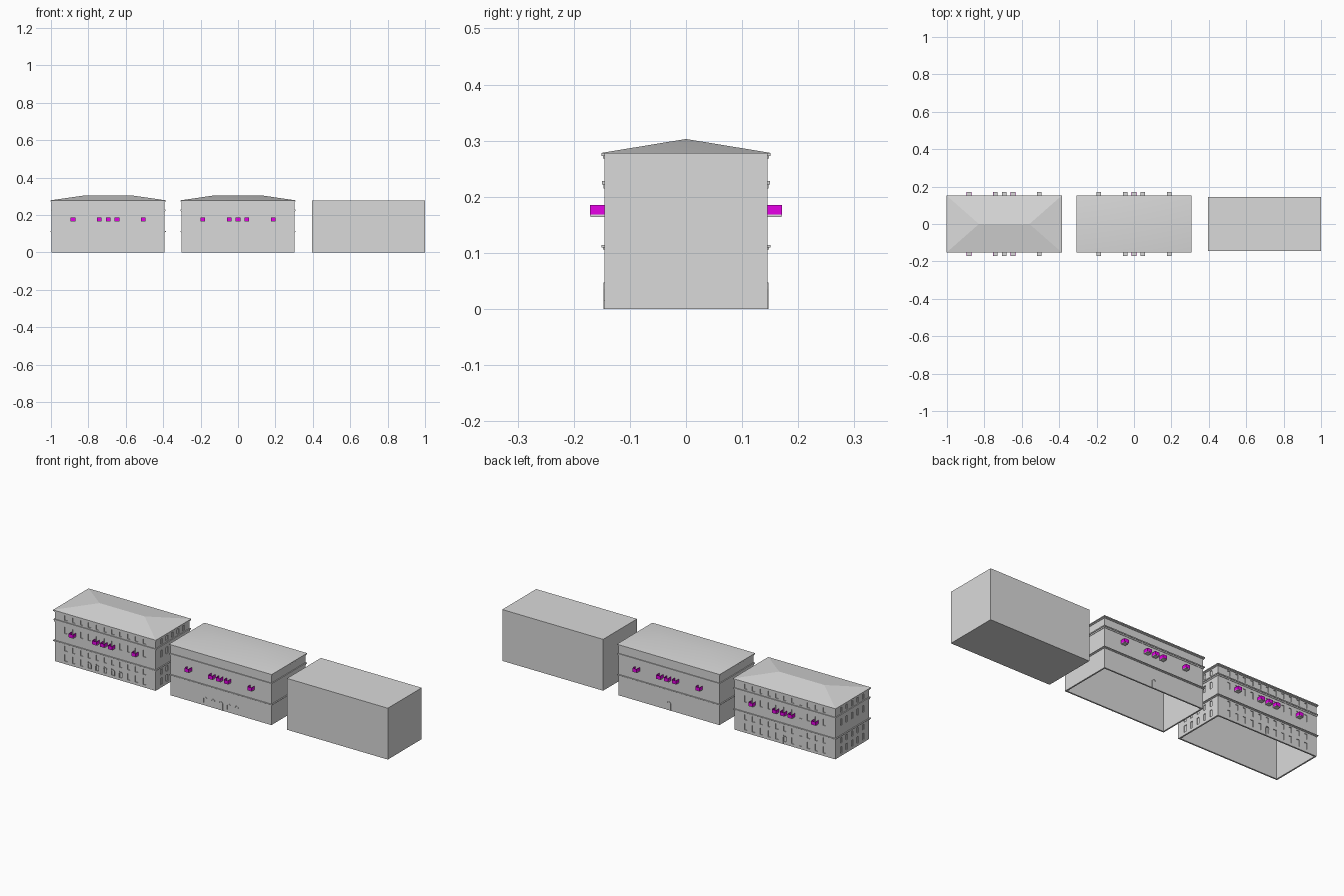
import bpy
import bmesh
from math import sin, cos, pi

cube = bpy.data.objects.get("Cube")
if cube:
    bpy.data.objects.remove(cube, do_unlink=True)


def make_material(name, colour):
    mat = bpy.data.materials.new(name)
    mat.use_nodes = True
    mat.diffuse_color = (*colour, 1)
    mat.node_tree.nodes["Principled BSDF"].inputs["Base Color"].default_value = (*colour, 1)
    return mat


STONE = make_material("stone grey", (0.7, 0.7, 0.7))
RAIL = make_material("railing magenta", (1.0, 0.0, 1.0))

LENGTH, DEPTH, HEIGHT = 0.604, 0.29, 0.278   # main wall block
STEP = 0.047                                 # window spacing
BALCONIES = (-4 * STEP, -STEP, 0, STEP, 4 * STEP)


def add_box(bm, x, y, z):
    """Box from (low, high) pairs."""
    corners = bmesh.ops.create_cube(bm, size=1)["verts"]
    for v in corners:
        for axis, (low, high) in enumerate((x, y, z)):
            v.co[axis] = high if v.co[axis] > 0 else low


def finish(bm, name, mat, x=0):
    bmesh.ops.recalc_face_normals(bm, faces=bm.faces)
    mesh = bpy.data.meshes.new(name)
    bm.to_mesh(mesh)
    bm.free()
    mesh.materials.append(mat)
    obj = bpy.data.objects.new(name, mesh)
    obj.location.x = x
    bpy.context.collection.objects.link(obj)
    return obj


def walls(name, x, windows):
    """Hollow block, open below, with shallow window recesses."""
    hx, hy, wall, recess = LENGTH / 2, DEPTH / 2, 0.008, 0.004
    bm = bmesh.new()
    add_box(bm, (-hx, hx), (-hy, hy), (0, HEIGHT))
    block = finish(bm, name + "_walls", STONE, x)

    bm = bmesh.new()
    add_box(bm, (wall - hx, hx - wall), (wall - hy, hy - wall), (-0.1, HEIGHT - wall))
    rows = ((0.015, 0.05), (0.07, 0.098), (0.165, 0.2), (0.236, 0.262)) if windows else ()
    for z in rows:
        for side in (-1, 1):
            for k in range(-5, 6):
                c = k * STEP
                y = sorted((side * (hy - recess), side * (hy + 0.02)))
                add_box(bm, (c - 0.008, c + 0.008), y, z)
            for k in range(-2, 3):
                c = k * STEP
                xs = sorted((side * (hx - recess), side * (hx + 0.02)))
                add_box(bm, xs, (c - 0.008, c + 0.008), z)
    cutter = finish(bm, name + "_cutter", STONE, x)
    mod = block.modifiers.new("openings", "BOOLEAN")
    mod.operation = "DIFFERENCE"
    mod.solver = "EXACT"
    mod.object = cutter
    cutter.hide_render = True
    cutter.hide_viewport = True
    cutter.display_type = "WIRE"


def cornices(name, x):
    """Stepped bands running round the building."""
    bands = ((0.106, 0.11, 0.003), (0.11, 0.114, 0.006),
             (0.215, 0.222, 0.002), (0.222, 0.228, 0.005),
             (0.268, 0.273, 0.003), (0.273, 0.278, 0.006))
    bm = bmesh.new()
    for low, high, out in bands:
        outer, inner = [], []
        for ring, o in ((outer, out), (inner, -0.002)):
            for z in (low, high):
                ring.append([bm.verts.new((sx * (LENGTH / 2 + o), sy * (DEPTH / 2 + o), z))
                             for sx, sy in ((-1, -1), (1, -1), (1, 1), (-1, 1))])
        for i in range(4):
            j = (i + 1) % 4
            loop = (outer[0], outer[1], inner[1], inner[0])
            for a, b in zip(loop, loop[1:] + loop[:1]):
                bm.faces.new((a[i], a[j], b[j], b[i]))
    finish(bm, name + "_cornices", STONE, x)


def roof(name, x, smooth):
    """Low hipped roof."""
    hx, hy, ridge = LENGTH / 2 + 0.006, DEPTH / 2 + 0.007, 0.135
    bm = bmesh.new()
    a, b, c, d = [bm.verts.new((sx * hx, sy * hy, HEIGHT))
                  for sx, sy in ((-1, -1), (1, -1), (1, 1), (-1, 1))]
    left, right = [bm.verts.new((s * ridge, 0, 0.303)) for s in (-1, 1)]
    for f in ((a, b, right, left), (b, c, right), (c, d, left, right),
              (d, a, left), (d, c, b, a)):
        bm.faces.new(f)
    obj = finish(bm, name + "_roof", STONE, x)
    if smooth:
        for p in obj.data.polygons:
            p.use_smooth = p.normal.z > 0
        bpy.context.view_layer.objects.active = obj
        obj.select_set(True)
        bpy.ops.object.shade_smooth_by_angle(angle=pi / 4)
        obj.select_set(False)


def balconies(name, x):
    """Floor slabs with open-topped railings, front and back."""
    slabs, rails = bmesh.new(), bmesh.new()
    wall, edge, half, t = DEPTH / 2, 0.171, 0.0125, 0.001
    for side in (-1, 1):
        def span(low, high):
            return sorted((side * low, side * high))
        for c in BALCONIES:
            add_box(slabs, (c - half, c + half), span(wall, edge - t), (0.164, 0.168))
            z = (0.167, 0.185)
            add_box(rails, (c - half, c + half), span(edge - t, edge), z)
            for s in (-1, 1):
                xs = sorted((c + s * half, c + s * (half - t)))
                add_box(rails, xs, span(wall, edge - t), z)
    finish(slabs, name + "_balcony_floors", STONE, x)
    finish(rails, name + "_balcony_railings", RAIL, x)


def arches(name, x):
    """Raised arched surrounds on the ground floor."""
    bm = bmesh.new()
    for side in (-1, 1):
        centres = (-2 * STEP, -STEP, 0, STEP, 2 * STEP) if side < 0 else (0,)
        for c in centres:
            base = 0 if c == 0 else 0.015

            def outline(r, y):
                pts = [(c + r, base)] + [(c + r * cos(i * pi / 8), 0.036 + r * sin(i * pi / 8))
                                         for i in range(9)] + [(c - r, base)]
                return [bm.verts.new((px, y, pz)) for px, pz in pts]
            near, far = side * DEPTH / 2, side * (DEPTH / 2 + 0.002)
            loops = [outline(0.011, near), outline(0.011, far),
                     outline(0.009, far), outline(0.009, near)]
            for p, q in zip(loops, loops[1:]):
                for i in range(len(p) - 1):
                    bm.faces.new((p[i], p[i + 1], q[i + 1], q[i]))
    finish(bm, name + "_door_arches", STONE, x)


# Detailed building and simpler building
for name, x, detailed in (("detailed_building", -0.694, True), ("simple_building", 0, False)):
    walls(name, x, detailed)
    cornices(name, x)
    roof(name, x, not detailed)
    balconies(name, x)
    arches(name, x)

# Plain block building
bm = bmesh.new()
add_box(bm, (-LENGTH / 2, LENGTH / 2), (-DEPTH / 2, DEPTH / 2), (0, HEIGHT))
finish(bm, "plain_building", STONE, 0.697)
